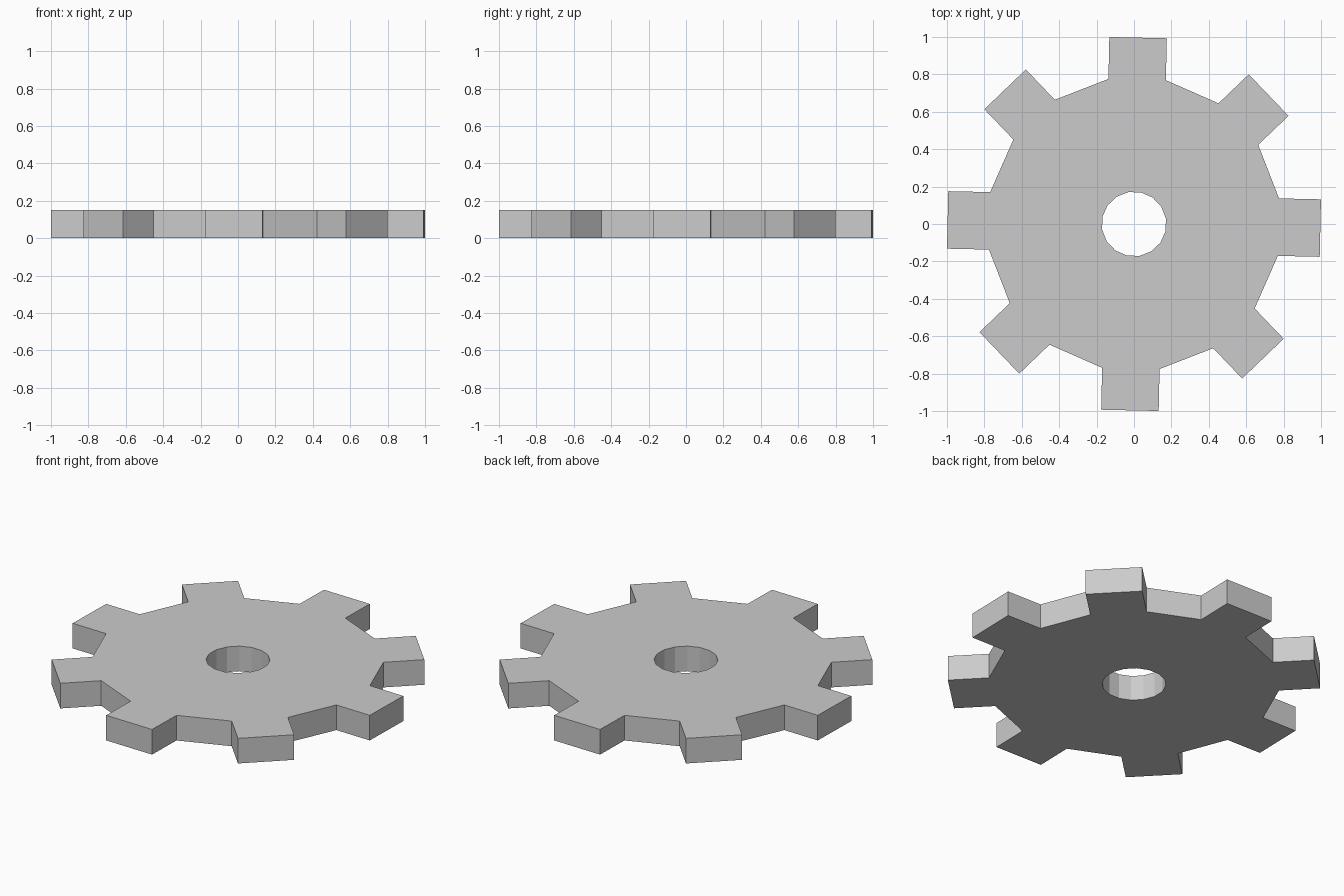
import bpy, bmesh
from math import cos, sin, radians, asin, pi

if "Cube" in bpy.data.objects:
    bpy.data.objects.remove(bpy.data.objects["Cube"])

TEETH = 8
N = TEETH * 2
HOLE_R, ROOT_R, TIP_R = 0.173, 0.7875, 1.0083
THICK = 0.15
TILT = radians(-1.25)

bm = bmesh.new()


def ring_vert(radius, angle):
    return bm.verts.new((radius * cos(angle), radius * sin(angle), 0))


# Flat gear disc: a ring of quads around the axle hole
angles = [TILT + (i - 0.5) * 2 * pi / N for i in range(N)]
hole = [ring_vert(HOLE_R, a) for a in angles]
root = [ring_vert(ROOT_R, a) for a in angles]
faces = []
for i in range(N):
    j = (i + 1) % N
    faces.append(bm.faces.new((hole[i], root[i], root[j], hole[j])))

# Straight-sided teeth on every second segment
half_width = ROOT_R * sin(pi / N)
half_tip = asin(half_width / TIP_R)
for i in range(0, N, 2):
    mid = TILT + i * 2 * pi / N
    a = ring_vert(TIP_R, mid - half_tip)
    b = ring_vert(TIP_R, mid + half_tip)
    faces.append(bm.faces.new((root[i], a, b, root[i + 1])))

# Thicken the plate upward, keeping the bottom faces
ext = bmesh.ops.extrude_face_region(bm, geom=faces, use_keep_orig=True)
top = [g for g in ext["geom"] if isinstance(g, bmesh.types.BMVert)]
bmesh.ops.translate(bm, verts=top, vec=(0, 0, THICK))
bmesh.ops.recalc_face_normals(bm, faces=bm.faces[:])

mesh = bpy.data.meshes.new("gear")
bm.to_mesh(mesh)
bm.free()
gear = bpy.data.objects.new("gear", mesh)
bpy.context.collection.objects.link(gear)
